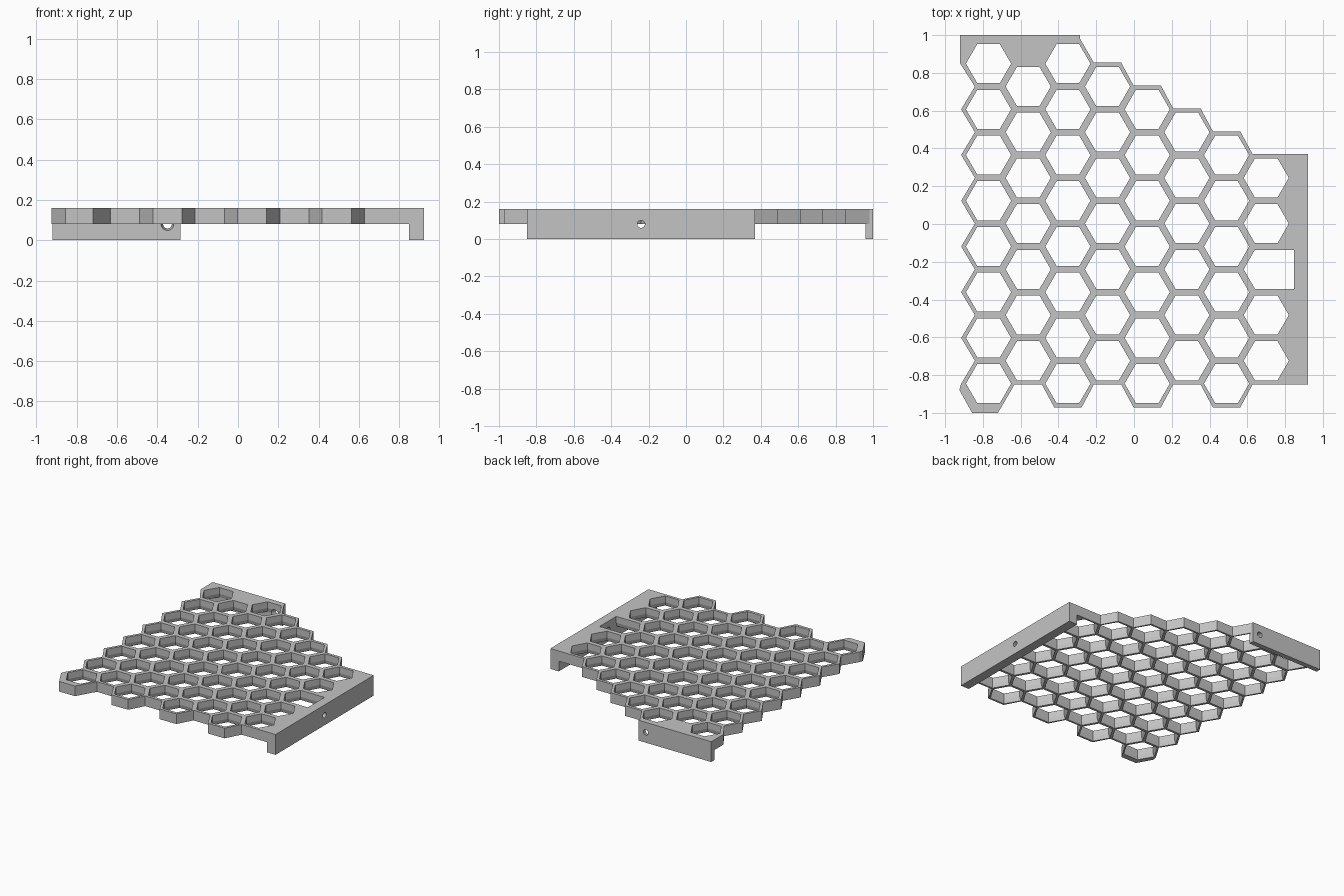
import bpy
import bmesh
import math

if "Cube" in bpy.data.objects:
    bpy.data.objects.remove(bpy.data.objects["Cube"])

PITCH, DX, X0, Y0 = 0.242, 0.21, -0.77, -0.845
ROWS = [8, 7, 8, 7, 7, 6, 6, 5]
HOLE, FLARE = 0.1035, 0.008      # half height of a cell opening, widening below
RIM, FLAT = 0.126, 0.0725        # outer half height and half flat of a cell
TOP, MID, LOW = 0.16, 0.11, 0.08
RIGHT, SLOT = 0.922, 0.848

grey = bpy.data.materials.new("light grey")
grey.use_nodes = True
grey.diffuse_color = (0.55, 0.55, 0.55, 1)
grey.node_tree.nodes["Principled BSDF"].inputs["Base Color"].default_value = (0.55, 0.55, 0.55, 1)


def col_x(c):
    return X0 + DX * c


def cell_y(c, r):
    return Y0 + PITCH * (r + 0.5 * (c % 2))


def opening(c, r, half):
    """Hexagonal opening; one cell by the right foot is a square-ended slot."""
    x, y, rad = col_x(c), cell_y(c, r), half / math.cos(math.pi / 6)
    pts = [(x + rad * math.cos(a * math.pi / 3), y + rad * math.sin(a * math.pi / 3))
           for a in range(6)]
    if (c, r) == (7, 2):
        pts = [(SLOT, y - half), (SLOT, y + half)] + pts[2:5]
    return pts


def outline():
    """Outer edge of the panel, anticlockwise from the front left corner."""
    pts = [(-0.857, -1.0), (-0.72, -1.0)]
    for c in range(1, 8):
        y = cell_y(c, 0) - RIM
        pts += [(col_x(c) - FLAT, y), (RIGHT if c == 7 else col_x(c) + FLAT, y)]
    for c in range(7, 2, -1):
        y = cell_y(c, ROWS[c] - 1) + RIM
        pts += [(RIGHT if c == 7 else col_x(c) + FLAT, y), (col_x(c) - FLAT, y)]
    pts += [(-0.285, 0.98), (-0.285, 1.0), (-0.92, 1.0), (-0.92, cell_y(0, 7))]
    for r in range(6, -1, -1):
        pts += [(X0 - FLAT, cell_y(0, r + 0.5)), (X0 - 2 * FLAT, cell_y(0, r))]
    return pts + [(-0.925, -0.878)]


def finish(bm, name):
    bmesh.ops.recalc_face_normals(bm, faces=bm.faces[:])
    mesh = bpy.data.meshes.new(name)
    bm.to_mesh(mesh)
    bm.free()
    mesh.materials.append(grey)
    obj = bpy.data.objects.new(name, mesh)
    bpy.context.collection.objects.link(obj)
    return obj


# Honeycomb panel: walls from stacked loops, then filled top and bottom
bm = bmesh.new()
top_edges, low_edges = [], []


def wall(levels):
    rings = [[bm.verts.new((x, y, z)) for x, y in pts] for pts, z in levels]
    n = len(rings[0])
    for upper, lower in zip(rings, rings[1:]):
        for i in range(n):
            j = (i + 1) % n
            bm.faces.new((upper[i], upper[j], lower[j], lower[i]))
    for ring, edges in ((rings[0], top_edges), (rings[-1], low_edges)):
        edges += [bm.edges.get((ring[i], ring[(i + 1) % n])) for i in range(n)]


wall([(outline(), TOP), (outline(), LOW)])
for c, count in enumerate(ROWS):
    for r in range(count):
        wall([(opening(c, r, HOLE), TOP), (opening(c, r, HOLE), MID),
              (opening(c, r, HOLE + FLARE), LOW)])
for edges in (top_edges, low_edges):
    bmesh.ops.triangle_fill(bm, edges=edges, use_beauty=True, normal=(0, 0, 1))
panel = finish(bm, "honeycomb_panel")


# Mounting feet below the right and back edges
def box(name, x0, x1, y0, y1, z0, z1):
    bm = bmesh.new()
    bmesh.ops.create_cube(bm, size=1)
    bmesh.ops.scale(bm, verts=bm.verts[:], vec=(x1 - x0, y1 - y0, z1 - z0))
    bmesh.ops.translate(bm, verts=bm.verts[:],
                        vec=((x0 + x1) / 2, (y0 + y1) / 2, (z0 + z1) / 2))
    return finish(bm, name)


right_foot = box("right_foot", SLOT, RIGHT, cell_y(7, 0) - RIM, cell_y(7, 4) + RIM, 0, LOW)
back_foot = box("back_foot", -0.92, -0.285, 0.96, 1.0, 0, LOW)


# Tapered screw holes through each foot and the panel edge above it
def screw_hole(foot, location, rotation, depth):
    bpy.ops.mesh.primitive_cone_add(vertices=32, radius1=0.034, radius2=0.019, depth=depth,
                                    location=location, rotation=rotation)
    cutter = bpy.context.object
    cutter.name = "screw_cutter"
    cutter.hide_render = True
    for obj in (foot, panel):
        mod = obj.modifiers.new("screw_hole", "BOOLEAN")
        mod.operation = "DIFFERENCE"
        mod.solver = "EXACT"
        mod.object = cutter
        bpy.context.view_layer.objects.active = obj
        bpy.ops.object.modifier_apply(modifier=mod.name)
    bpy.data.objects.remove(cutter)


screw_hole(right_foot, (0.885, cell_y(7, 2), LOW), (0, math.pi / 2, 0), 0.09)
screw_hole(back_foot, (col_x(2), 0.98, LOW), (-math.pi / 2, 0, 0), 0.06)
